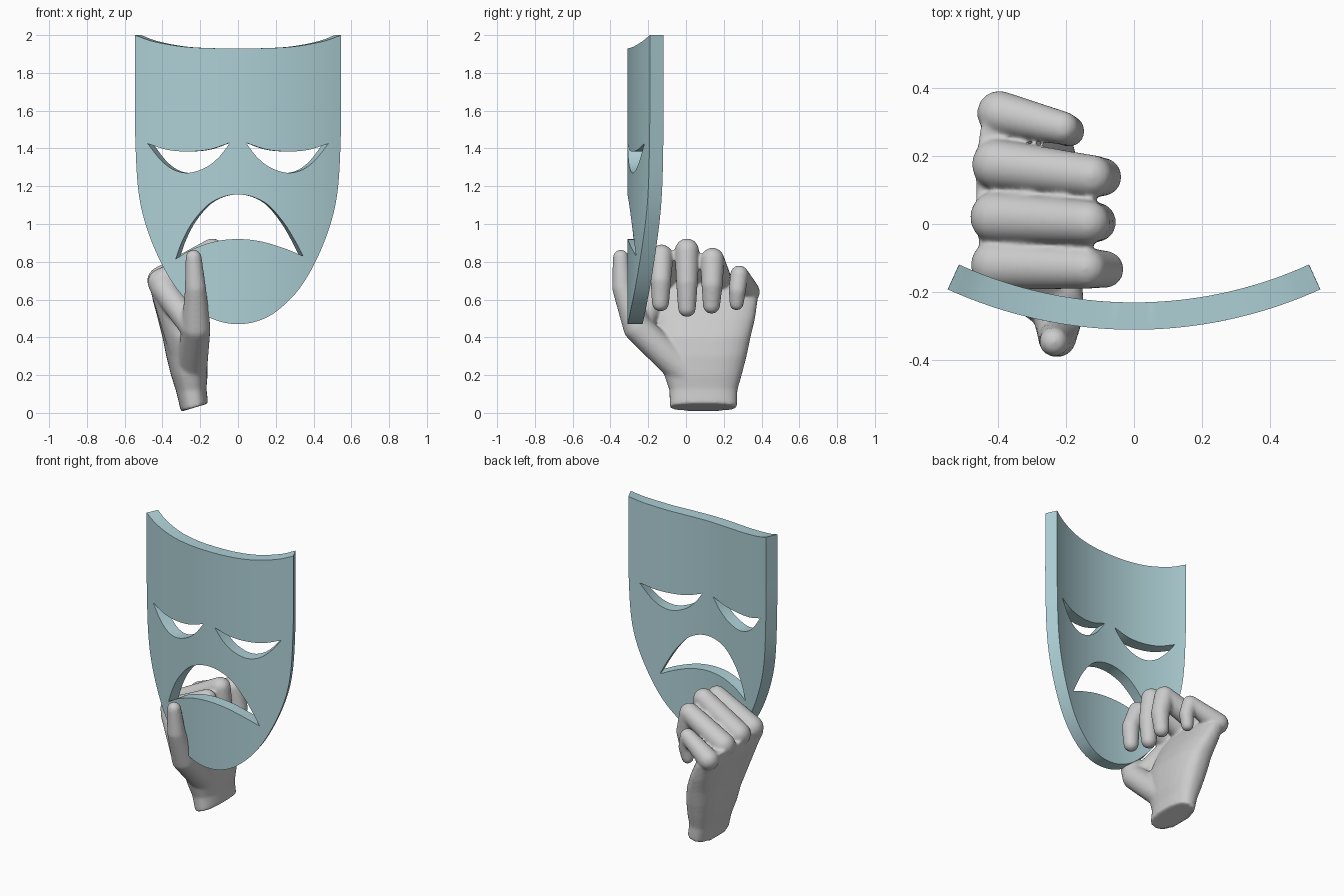
import bpy, bmesh, math
from mathutils import Vector

if "Cube" in bpy.data.objects:
    bpy.data.objects.remove(bpy.data.objects["Cube"])


def smooth(pts, n=8):
    """Catmull-Rom line through 2D points."""
    p = [Vector(q) for q in pts]
    p = [2 * p[0] - p[1]] + p + [2 * p[-1] - p[-2]]
    out = []
    for a, b, c, d in zip(p, p[1:], p[2:], p[3:]):
        for i in range(n):
            t = i / n
            out.append(0.5 * (2 * b + (c - a) * t + (2 * a - 5 * b + 4 * c - d) * t * t
                              + (3 * b - a - 3 * c + d) * t ** 3))
    return out + [p[-2]]


def loop(first, second):
    """Closed outline from two smooth lines that share their ends."""
    return smooth(first)[:-1] + smooth(second)[:-1]


def mirrored(half):
    """Half profile ending on x = 0, continued to the other side."""
    return half + [(-x, z) for x, z in reversed(half[:-1])]


# --- Mask: flat plate with cut-outs, bent around a vertical axis ---
side = mirrored([(0.546, 2.0), (0.546, 1.75), (0.545, 1.5), (0.53, 1.2), (0.49, 1.0),
                 (0.41, 0.8), (0.315, 0.645), (0.2, 0.535), (0.1, 0.485), (0, 0.47)])
top = mirrored([(-0.546, 2.0), (-0.45, 1.967), (-0.3, 1.94), (-0.15, 1.931), (0, 1.93)])
eye_low = [(0.042, 1.43), (0.1, 1.355), (0.17, 1.3), (0.26, 1.271),
           (0.34, 1.287), (0.41, 1.34), (0.478, 1.425)]
eye_up = [(0.478, 1.425), (0.37, 1.392), (0.26, 1.384), (0.15, 1.395), (0.042, 1.43)]
mouth_up = [(-0.33, 0.815), (-0.295, 0.91), (-0.24, 1.01), (-0.16, 1.1), (-0.08, 1.143),
            (0, 1.156), (0.08, 1.143), (0.16, 1.1), (0.24, 1.01), (0.3, 0.915), (0.345, 0.83)]
mouth_low = [(0.345, 0.83), (0.24, 0.873), (0.12, 0.908), (0, 0.92),
             (-0.12, 0.908), (-0.24, 0.867), (-0.33, 0.815)]
eye = loop(eye_low, eye_up)

curve = bpy.data.curves.new("mask", 'CURVE')
curve.dimensions, curve.fill_mode, curve.extrude = '2D', 'BOTH', 0.04
for outline in (loop(side, top), eye, [Vector((-p.x, p.y)) for p in eye],
                loop(mouth_up, mouth_low)):
    s = curve.splines.new('POLY')
    s.points.add(len(outline) - 1)
    for sp, p in zip(s.points, outline):
        sp.co = (p.x, p.y, 0, 1)
    s.use_cyclic_u = True
mask = bpy.data.objects.new("mask", curve)
bpy.context.collection.objects.link(mask)
bpy.context.view_layer.objects.active = mask
mask.select_set(True)
bpy.ops.object.convert(target='MESH')
mask = bpy.context.object
mask.name = "mask"

bm = bmesh.new()
bm.from_mesh(mask.data)
bmesh.ops.remove_doubles(bm, verts=bm.verts, dist=0.0003)
for i in range(-18, 19):
    bmesh.ops.bisect_plane(bm, geom=bm.verts[:] + bm.edges[:] + bm.faces[:], dist=0.0002,
                           plane_co=(i * 0.029, 0, 0), plane_no=(1, 0, 0))
R = 1.32
for v in bm.verts:
    a = math.asin(v.co.x / R)
    r = R - 0.04 + v.co.z
    v.co = (r * math.sin(a), R - 0.31 - r * math.cos(a), v.co.y)
bmesh.ops.recalc_face_normals(bm, faces=bm.faces)
bm.to_mesh(mask.data)
bm.free()
bpy.ops.object.shade_smooth_by_angle(angle=math.radians(35))
mat = bpy.data.materials.new("pale_teal")
mat.diffuse_color = (0.42, 0.63, 0.67, 1)
mat.use_nodes = True
mat.node_tree.nodes["Principled BSDF"].inputs["Base Color"].default_value = mat.diffuse_color
mask.data.materials.clear()
mask.data.materials.append(mat)

# --- Hand: tapered capsules and a lofted palm, fused by remeshing ---
hand_bm = bmesh.new()


def limb(*balls):
    """Chain of tapered capsules; each ball is (x, y, z, radius)."""
    for pair in zip(balls, balls[1:]):
        part = bmesh.new()
        for x, y, z, r in pair:
            ball = bmesh.ops.create_icosphere(part, subdivisions=3, radius=r)['verts']
            bmesh.ops.translate(part, verts=ball, vec=(x, y, z))
        pts = [v.co.copy() for v in part.verts]
        part.clear()
        hull = bmesh.ops.convex_hull(part, input=[part.verts.new(p) for p in pts])
        inner = [g for g in hull['geom_interior'] if isinstance(g, bmesh.types.BMVert)]
        bmesh.ops.delete(part, geom=inner, context='VERTS')
        bmesh.ops.recalc_face_normals(part, faces=part.faces)
        me = bpy.data.meshes.new("tmp")
        part.to_mesh(me)
        part.free()
        hand_bm.from_mesh(me)
        bpy.data.meshes.remove(me)


# Palm and wrist rings: z, centre x, half x, centre y, half y, tilt
rings = [(0.028, -0.23, 0.072, 0.092, 0.178, 0.3), (0.12, -0.247, 0.08, 0.092, 0.18, 0.1),
         (0.2, -0.258, 0.097, 0.09, 0.205, 0), (0.3, -0.272, 0.108, 0.094, 0.227, 0),
         (0.4, -0.29, 0.11, 0.09, 0.252, 0), (0.5, -0.325, 0.1, 0.1, 0.266, 0),
         (0.6, -0.365, 0.087, 0.103, 0.277, 0), (0.68, -0.395, 0.07, 0.1, 0.255, 0)]
N = 32
rows = []
for z, cx, hx, cy, hy, tilt in rings:
    row = []
    for i in range(N):
        a = 2 * math.pi * i / N
        c, s = math.cos(a), math.sin(a)
        dx = hx * math.copysign(abs(c) ** 0.8, c)
        dy = hy * math.copysign(abs(s) ** 0.8, s)
        row.append(hand_bm.verts.new((cx + dx, cy + dy, z + tilt * dx)))
    rows.append(row)
for a, b in zip(rows, rows[1:]):
    for i in range(N):
        j = (i + 1) % N
        hand_bm.faces.new((a[i], a[j], b[j], b[i]))
hand_bm.faces.new(rows[0][::-1])
hand_bm.faces.new(rows[-1])

# Fingers, index to little
limb((-0.405, -0.12, 0.69, 0.074), (-0.14, -0.13, 0.832, 0.06),
     (-0.085, -0.133, 0.70, 0.055), (-0.09, -0.135, 0.582, 0.046))
limb((-0.405, 0.02, 0.70, 0.076), (-0.135, 0.005, 0.86, 0.064),
     (-0.11, 0.005, 0.69, 0.058), (-0.115, 0.005, 0.555, 0.048))
limb((-0.402, 0.175, 0.685, 0.074), (-0.125, 0.14, 0.812, 0.063),
     (-0.093, 0.138, 0.68, 0.057), (-0.105, 0.135, 0.57, 0.046))
limb((-0.395, 0.325, 0.64, 0.066), (-0.21, 0.282, 0.732, 0.049),
     (-0.19, 0.272, 0.65, 0.046), (-0.20, 0.268, 0.58, 0.038))
# Thumb, thumb base muscle and web
limb((-0.25, 0.01, 0.2, 0.085), (-0.222, -0.255, 0.45, 0.077),
     (-0.225, -0.335, 0.66, 0.056), (-0.235, -0.345, 0.822, 0.043))
limb((-0.235, -0.25, 0.44, 0.065), (-0.395, -0.14, 0.66, 0.068))
limb((-0.27, -0.04, 0.28, 0.08), (-0.39, -0.12, 0.64, 0.07))

me = bpy.data.meshes.new("hand")
hand_bm.to_mesh(me)
hand_bm.free()
hand = bpy.data.objects.new("hand", me)
bpy.context.collection.objects.link(hand)
rm = hand.modifiers.new("fuse", 'REMESH')
rm.mode, rm.voxel_size, rm.use_smooth_shade = 'VOXEL', 0.009, True
sm = hand.modifiers.new("soften", 'SMOOTH')
sm.factor, sm.iterations = 0.5, 8
